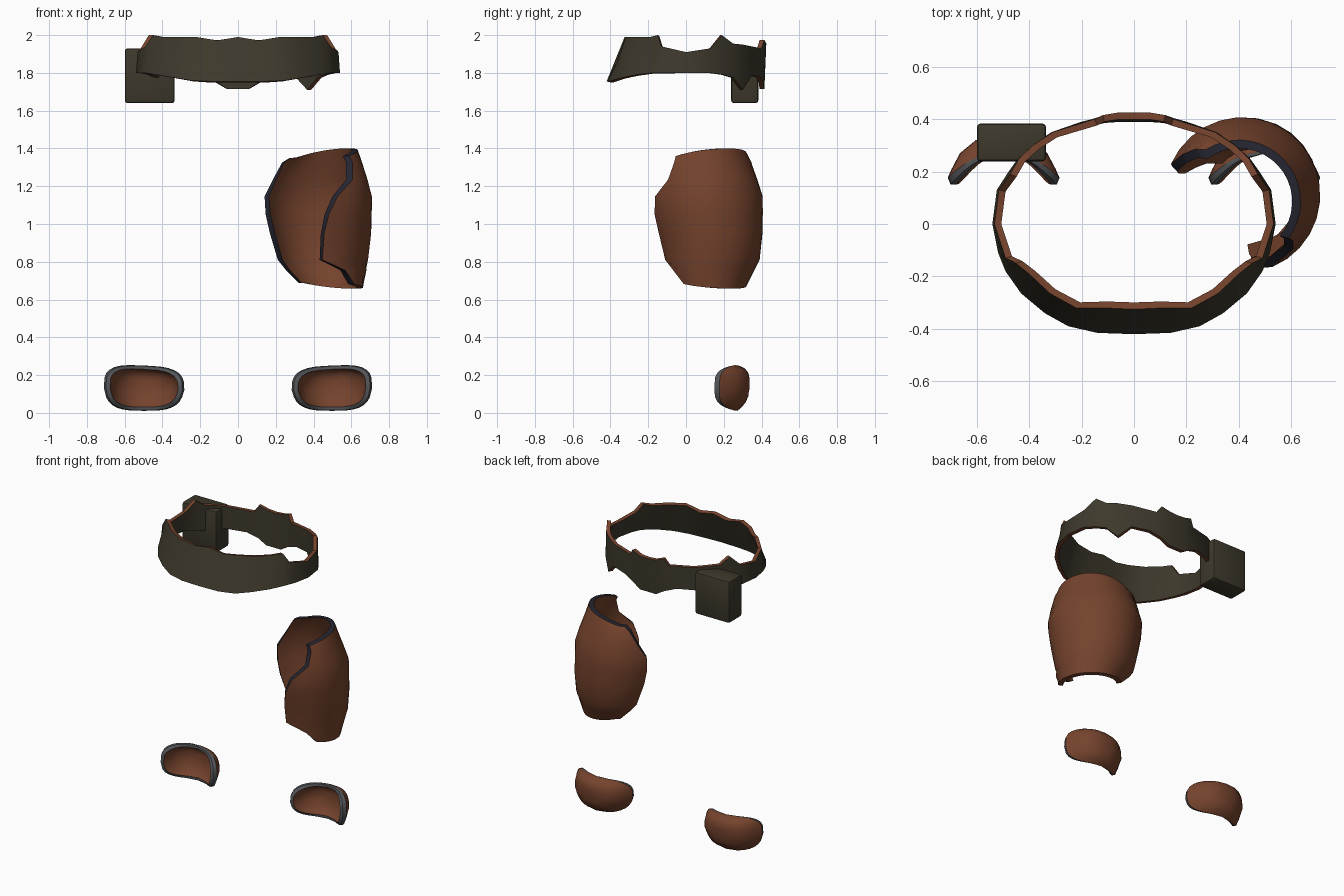
import bpy, bmesh, math
from mathutils import Vector

if "Cube" in bpy.data.objects:
    bpy.data.objects.remove(bpy.data.objects["Cube"])


def material(name, rgb):
    m = bpy.data.materials.new(name)
    m.diffuse_color = (*rgb, 1)
    m.use_nodes = True
    m.node_tree.nodes["Principled BSDF"].inputs["Base Color"].default_value = m.diffuse_color
    return m


LEATHER = material("brown leather", (0.178, 0.056, 0.026))
OLIVE = material("olive cloth", (0.047, 0.040, 0.0245))
NAVY = material("navy trim", (0.018, 0.019, 0.030))
GREY = material("grey trim", (0.085, 0.090, 0.098))


def finish(name, bm, mats, angle=35):
    bmesh.ops.recalc_face_normals(bm, faces=bm.faces[:])
    me = bpy.data.meshes.new(name)
    bm.to_mesh(me)
    bm.free()
    for m in mats:
        me.materials.append(m)
    ob = bpy.data.objects.new(name, me)
    bpy.context.collection.objects.link(ob)
    bpy.ops.object.select_all(action='DESELECT')
    ob.select_set(True)
    bpy.context.view_layer.objects.active = ob
    bpy.ops.object.shade_smooth_by_angle(angle=math.radians(angle))
    return ob


def shell(bm, outer, inner, closed, start_mat=1, end_mat=1, lip=0):
    """Join an outer and an inner grid of points into a wall with a rim."""
    o = [[bm.verts.new(p) for p in row] for row in outer]
    i = [[bm.verts.new(p) for p in row] for row in inner]
    cols = len(o[0])

    def quad(a, b, c, d, mat):
        bm.faces.new((a, b, c, d)).material_index = mat

    for c in range(cols if closed else cols - 1):
        n = (c + 1) % cols
        for r in range(len(o) - 1):
            quad(o[r][c], o[r][n], o[r + 1][n], o[r + 1][c], int(r < lip))
        for r in range(len(i) - 1):
            quad(i[r][n], i[r][c], i[r + 1][c], i[r + 1][n], 0)
        quad(o[0][n], o[0][c], i[0][c], i[0][n], start_mat)
        if end_mat is not None:
            quad(o[-1][c], o[-1][n], i[-1][n], i[-1][c], end_mat)
    if not closed:
        for r in range(len(o) - 1):
            for c in (0, cols - 1):
                quad(o[r][c], o[r + 1][c], i[r + 1][c], i[r][c], 1)
    return o, i


# Belt: half outline from front to back, as top x, y, z and bottom x, y, z
half = [
    (0, -.325, 1.99, 0, -.42, 1.755), (.11, -.32, 1.972, .14, -.415, 1.755),
    (.22, -.32, 1.99, .25, -.39, 1.76), (.32, -.265, 1.99, .34, -.34, 1.775),
    (.40, -.19, 1.99, .43, -.265, 1.79), (.45, -.15, 2.0, .49, -.18, 1.80),
    (.49, -.13, 1.94, .518, -.11, 1.80), (.532, 0, 1.91, .54, 0, 1.80),
    (.515, .13, 1.93, .523, .13, 1.80), (.472, .19, 2.0, .478, .20, 1.79),
    (.438, .25, 1.955, .442, .25, 1.775), (.385, .30, 1.95, .387, .30, 1.79),
    (.31, .35, 1.94, .315, .35, 1.785), (.15, .40, 1.93, .20, .39, 1.78),
    (.12, .415, 1.975, .12, .41, 1.75), (.06, .425, 1.955, .06, .415, 1.715),
    (0, .425, 1.95, 0, .415, 1.715)]
ring = half + [(-a, b, c, -d, e, f) for a, b, c, d, e, f in half[-2:0:-1]]
top = [Vector(s[:3]) for s in ring]
low = [Vector(s[3:]) for s in ring]
low[11].z = 1.71            # torn point on one side only


def inward(p, a, b, t):
    """Move a point in, dipping a little where the wall leans; b above a."""
    r = math.hypot(p.x, p.y)
    lean = (math.hypot(a.x, a.y) - math.hypot(b.x, b.y)) / (b.z - a.z)
    k = 1 - t / r
    return Vector((p.x * k, p.y * k, p.z - t * lean * .6))


grid = [low, [(a + b) / 2 for a, b in zip(low, top)], top]
bm = bmesh.new()
shell(bm, grid, [[inward(p, a, b, .026) for p, a, b in zip(row, low, top)]
                 for row in grid], True)
finish("belt", bm, [OLIVE, LEATHER])

# Belt pouch
bm = bmesh.new()
bmesh.ops.create_cube(bm, size=1)
for v in bm.verts:
    v.co = (-.467 + v.co.x * .264, .311 + v.co.y * .144, 1.785 + v.co.z * .29)
bmesh.ops.bevel(bm, geom=bm.edges[:], offset=.014, segments=2,
                affect='EDGES', profile=.5)
finish("belt_pouch", bm, [OLIVE])

# Thigh guard: z, centre x, centre y, radius, start and end angle, end sag
arcs = [(.658, .462, .118, .200, 138, -44, -.03),
        (.755, .448, .130, .232, 150, -62, 0),
        (.81, .440, .140, .250, 160, -92, 0),
        (.95, .430, .130, .275, 165, -88, 0),
        (1.05, .418, .117, .290, 163, -81, 0),
        (1.145, .413, .110, .297, 160, -71, 0),
        (1.235, .408, .100, .278, 147, -48, 0),
        (1.325, .400, .090, .257, 134, -40, 0),
        (1.40, .400, .085, .235, 126, -40, .05)]
COLS = 18


def arc_row(z, cx, cy, r, a0, a1, sag, trim=0):
    pts = []
    for k in range(COLS + 1):
        f = k / COLS
        a = math.radians(a0 - trim + (a1 - a0 + 2 * trim) * f)
        drop = sag * min(1, abs(f - .55) / .5) ** 2
        pts.append(Vector((cx + r * math.cos(a), cy + r * math.sin(a), z - drop)))
    return pts


bm = bmesh.new()
shell(bm, [arc_row(*a, 3.5) for a in arcs],
      [arc_row(*a[:3], a[3] - .032, *a[4:]) for a in arcs],
      False, start_mat=0)
finish("thigh_guard", bm, [LEATHER, NAVY])

# Heel guards: bowls opening to the front, rim curved back in the middle
SIDES = 28
BOWL = [(.93, .68), (.78, .36), (.5, .10), (.2, .01)]    # scale, depth share


def bowl(side, hx, hz, back, rings):
    rows = []
    for s, t in rings:
        row = []
        for k in range(SIDES):
            a = 2 * math.pi * k / SIDES
            c, n = math.cos(a), math.sin(a)
            u = math.copysign(abs(c) ** .62, c)
            w = math.copysign(abs(n) ** .62, n)
            narrow = 1 - .10 * max(0, -w)
            deep = back - .04 * s * max(0, -w)
            rim_y = .268 - .118 * u * u
            z = .131 + hz * s ** .6 * w + (.010 * u * s if w > 0 else 0)
            row.append(Vector((side * (.497 + hx * s * u * narrow),
                               rim_y + (deep - rim_y) * (1 - t), z)))
        rows.append(row)
    return rows


for side, label in ((-1, "left"), (1, "right")):
    bm = bmesh.new()
    o, i = shell(bm, bowl(side, .213, .12, .338, [(.95, 1), (1, .86)] + BOWL),
                 bowl(side, .180, .100, .314, [(1, 1)] + BOWL),
                 True, end_mat=None, lip=1)
    bm.faces.new(o[-1])
    bm.faces.new(i[-1])
    finish(label + "_heel_guard", bm, [LEATHER, GREY], 40)
